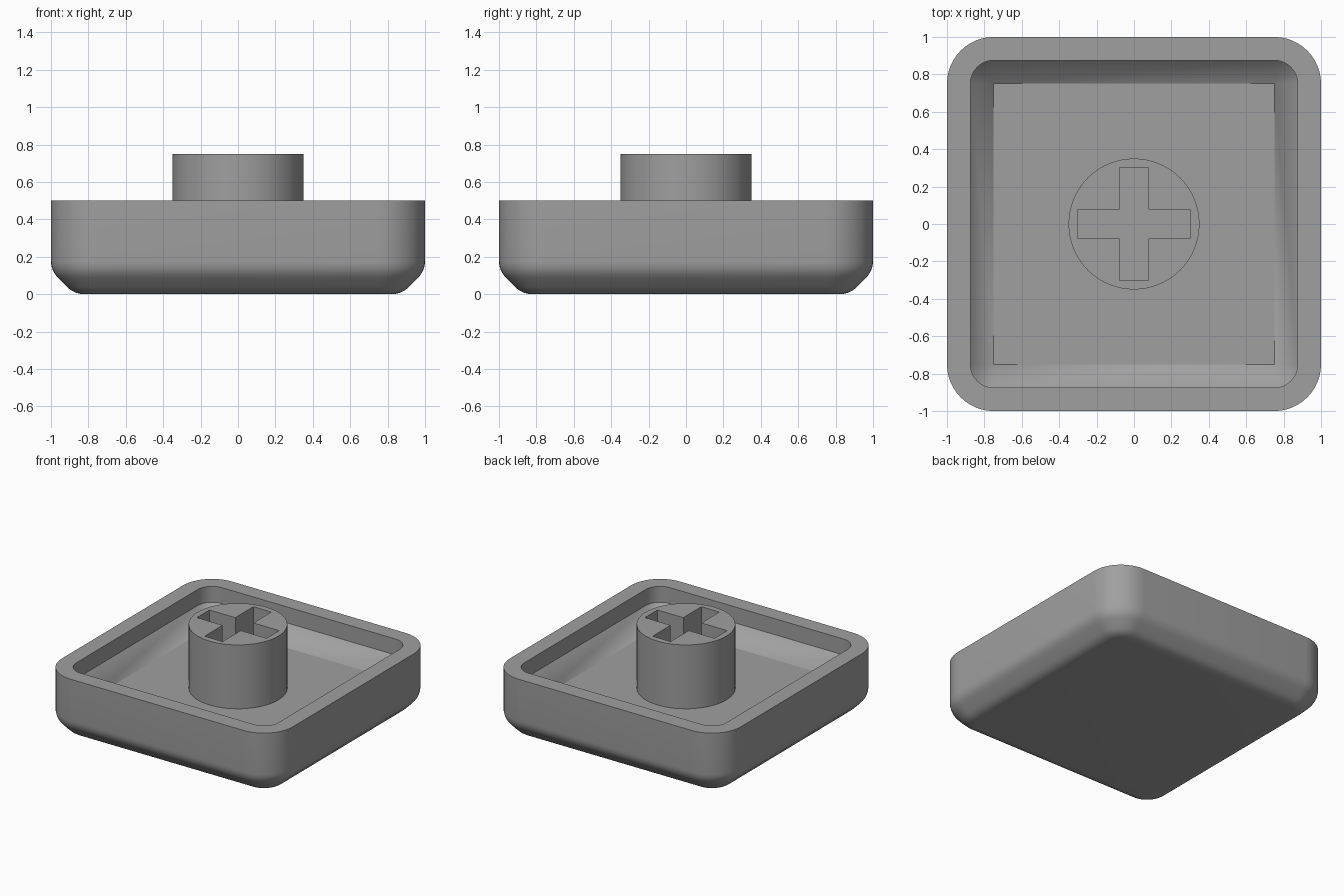
import bpy, bmesh, math

if "Cube" in bpy.data.objects:
    bpy.data.objects.remove(bpy.data.objects["Cube"])

grey = bpy.data.materials.new("mid grey")
grey.diffuse_color = (0.35, 0.35, 0.35, 1)
grey.use_nodes = True
grey.node_tree.nodes["Principled BSDF"].inputs["Base Color"].default_value = grey.diffuse_color


def finish(bm, name):
    bmesh.ops.remove_doubles(bm, verts=bm.verts, dist=1e-5)
    bmesh.ops.recalc_face_normals(bm, faces=bm.faces)
    mesh = bpy.data.meshes.new(name)
    bm.to_mesh(mesh)
    bm.free()
    mesh.materials.append(grey)
    ob = bpy.data.objects.new(name, mesh)
    bpy.context.collection.objects.link(ob)
    bpy.ops.object.select_all(action='DESELECT')
    ob.select_set(True)
    bpy.context.view_layer.objects.active = ob
    bpy.ops.object.shade_smooth_by_angle(angle=math.radians(30))
    return ob


def rounded_square(bm, half, radius, z, steps=12):
    ring = []
    for q in range(4):
        mid = math.radians(45 + 90 * q)
        cx = math.copysign(half - radius, math.cos(mid))
        cy = math.copysign(half - radius, math.sin(mid))
        for i in range(steps + 1):
            a = math.radians(90 * (q + i / steps))
            ring.append(bm.verts.new((cx + radius * math.cos(a),
                                      cy + radius * math.sin(a), z)))
    return ring


def bridge(bm, a, b):
    n = len(a)
    for i in range(n):
        bm.faces.new((a[i], a[(i + 1) % n], b[(i + 1) % n], b[i]))


# Hollow cap: outer wall with a filleted chamfer, then rim, inner wall and floor
FILLET, CHAMFER, SEGS = 0.125, 0.125, 5
tangent = FILLET * math.tan(math.radians(22.5))
low = 1 - CHAMFER - tangent          # half width of the flat underside
profile = []                         # (half width, z)
for i in range(SEGS + 1):            # underside into chamfer
    a = math.radians(45 * i / SEGS)
    profile.append((low + FILLET * math.sin(a), FILLET * (1 - math.cos(a))))
for i in range(SEGS + 1):            # chamfer into side wall
    a = math.radians(45 + 45 * i / SEGS)
    profile.append((1 - FILLET + FILLET * math.sin(a),
                    CHAMFER + tangent - FILLET * math.cos(a)))
profile.append((1, 0.5))

bm = bmesh.new()
rings = [rounded_square(bm, h, 0.25 - (1 - h), z) for h, z in profile]
rings += [rounded_square(bm, h, h - 0.75, z)
          for h, z in ((0.875, 0.5), (0.875, 0.375), (0.75, 0.25))]
for a, b in zip(rings, rings[1:]):
    bridge(bm, a, b)
bm.faces.new(rings[0])
bm.faces.new(rings[-1][::13])        # square floor from the four corners
finish(bm, "cap_shell")

# Round stem with a cross-shaped socket
bm = bmesh.new()
FLOOR, TOP, R, ARM, W = 0.25, 0.75, 0.35, 0.302, 0.078
circle = [(R * math.cos(math.tau * i / 64), R * math.sin(math.tau * i / 64))
          for i in range(64)]
cross = []
for q in range(4):
    c, s = round(math.cos(q * math.pi / 2)), round(math.sin(q * math.pi / 2))
    for x, y in ((ARM, -W), (ARM, W), (W, W)):
        cross.append((x * c - y * s, x * s + y * c))
top_edges = []
for outline in (circle, cross):
    lower = [bm.verts.new((x, y, FLOOR)) for x, y in outline]
    upper = [bm.verts.new((x, y, TOP)) for x, y in outline]
    bridge(bm, lower, upper)
    n = len(upper)
    top_edges += [bm.edges.get((upper[i], upper[(i + 1) % n])) for i in range(n)]
bmesh.ops.triangle_fill(bm, edges=top_edges, use_beauty=True, normal=(0, 0, 1))
finish(bm, "stem")
